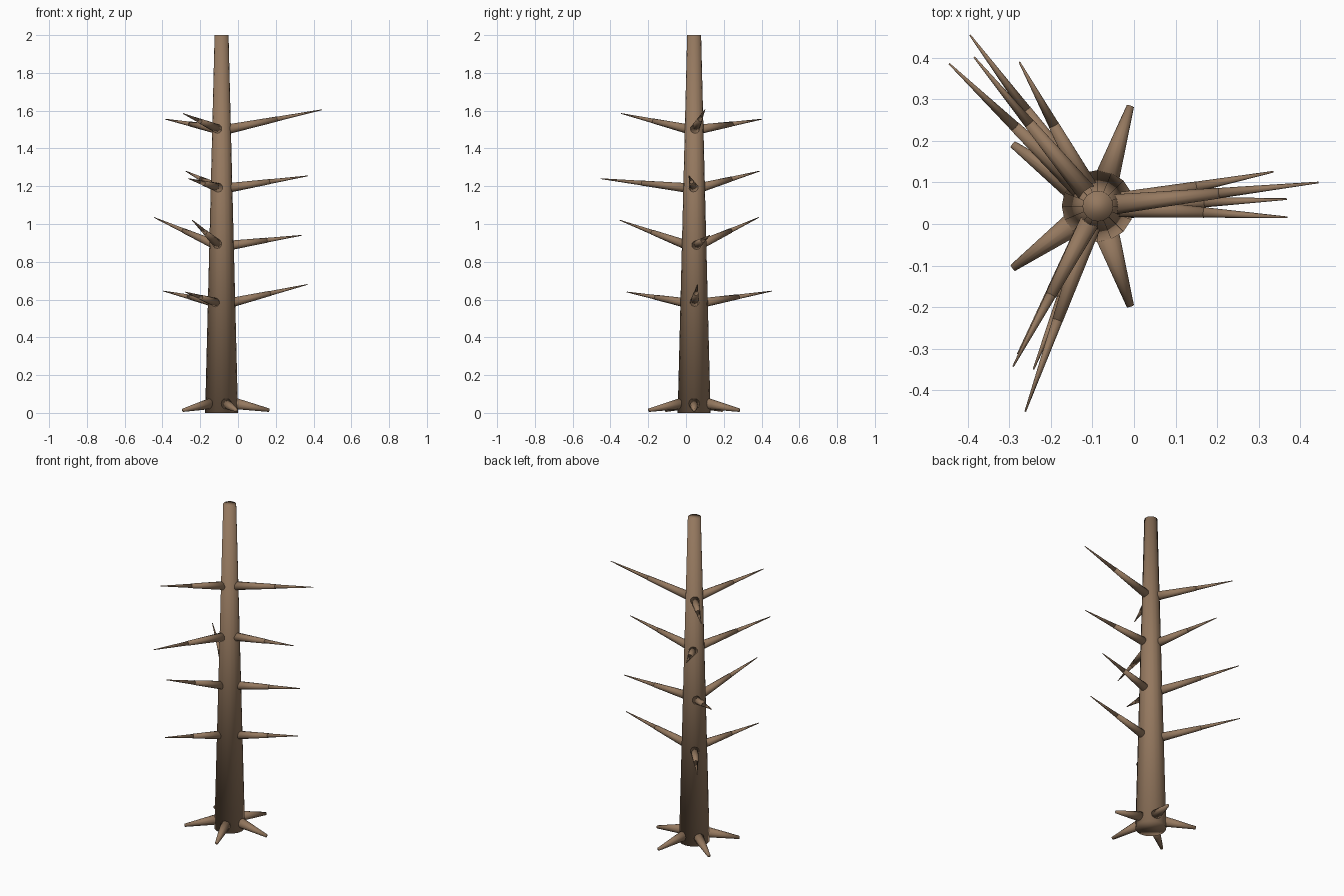
import bpy, math
from mathutils import Vector

if "Cube" in bpy.data.objects:
    bpy.data.objects.remove(bpy.data.objects["Cube"])

AXIS = Vector((-0.087, 0.043, 0))

bark = bpy.data.materials.new("bark")
bark.diffuse_color = (0.30, 0.19, 0.115, 1)
bark.use_nodes = True
bark.node_tree.nodes["Principled BSDF"].inputs["Base Color"].default_value = bark.diffuse_color


def limb(name, a, b, r1, r2, sides):
    """Tapered smooth cylinder from point a to point b."""
    d = b - a
    bpy.ops.mesh.primitive_cone_add(vertices=sides, radius1=r1, radius2=r2,
                                    depth=d.length, location=(a + b) / 2)
    o = bpy.context.object
    o.rotation_mode = 'QUATERNION'
    o.rotation_quaternion = d.to_track_quat('Z', 'Y')
    o.name = name
    o.data.materials.append(bark)
    bpy.ops.object.shade_smooth()
    return o


def out(angle, r, z):
    return AXIS + Vector((r * math.cos(angle), r * math.sin(angle), z))


# Trunk
limb("trunk", AXIS, AXIS + Vector((0, 0, 2)), 0.087, 0.037, 16)

# Five roots spreading at the base
for i in range(5):
    a = math.radians(72 * i)
    limb(f"root_{i + 1}", out(a, 0.06, 0.052), out(a, 0.253, 0.014), 0.031, 0.009, 12)

# Four tiers of three branches: start height, then the twig tips
tiers = [
    (0.58, [(0.368, 0.06, 0.68), (-0.395, 0.455, 0.645), (-0.28, -0.313, 0.64)]),
    (0.885, [(0.336, 0.126, 0.94), (-0.445, 0.386, 1.035), (-0.242, -0.35, 1.02)]),
    (1.19, [(0.37, 0.016, 1.255), (-0.276, 0.39, 1.28), (-0.262, -0.452, 1.24)]),
    (1.50, [(0.444, 0.10, 1.605), (-0.385, 0.402, 1.555), (-0.291, -0.343, 1.585)]),
]
for t, (z, tips) in enumerate(tiers):
    for k, tip in enumerate(tips):
        tip = Vector(tip)
        flat = (tip - AXIS) * Vector((1, 1, 0))
        ang = math.atan2(flat.y, flat.x)
        start = out(ang, 0.5 * (0.087 - 0.025 * z), z)
        mid = start.lerp(tip, 0.53)
        limb(f"branch_{t + 1}_{k + 1}", start, mid, 0.026, 0.0135, 10)
        limb(f"twig_{t + 1}_{k + 1}", mid, tip, 0.0125, 0.002, 8)
